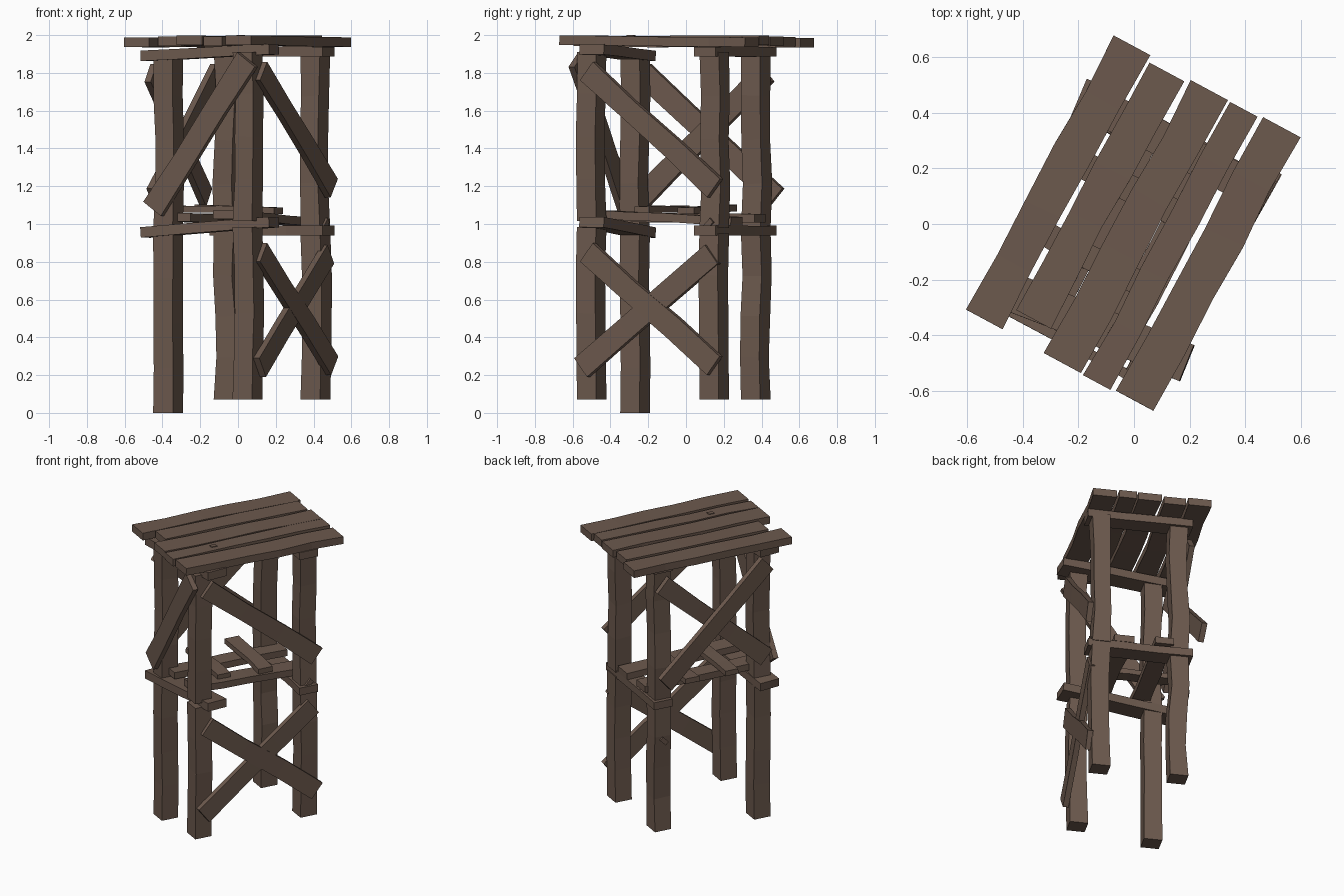
import bpy, bmesh, random
from mathutils import Vector

if "Cube" in bpy.data.objects:
    bpy.data.objects.remove(bpy.data.objects["Cube"])

random.seed(4)
U = Vector((0.474, 0.88, 0))      # along the top planks
V = Vector((0.88, -0.474, 0))     # across the top planks
Z = Vector((0, 0, 1))
wood = bpy.data.materials.new("old_wood")
wood.diffuse_color = (0.15, 0.1, 0.075, 1)
wood.use_nodes = True
wood.node_tree.nodes["Principled BSDF"].inputs["Base Color"].default_value = wood.diffuse_color


def P(a, b, z):
    return U * a + V * b + Z * z


def timber(name, p0, p1, width, thick, side, segs=4, wob=0.008):
    """Roughly hewn board from p0 to p1; width runs along the side axis."""
    d = (p1 - p0).normalized()
    s = (side - d * side.dot(d)).normalized()
    t = d.cross(s)
    bm = bmesh.new()
    rings = []
    for i in range(segs + 1):
        f = i / segs
        inner = 0 < i < segs
        k = random.uniform(0.9, 1.0) if inner else 1.0
        off = s * random.uniform(-wob, wob) + t * random.uniform(-wob, wob) * 0.4 if inner else Vector()
        c = p0.lerp(p1, f) + off
        rings.append([bm.verts.new(c + s * (x * width * k / 2) + t * (y * thick / 2)
                                   + d * random.uniform(-0.006, 0.006) * (0 < i < segs))
                      for x, y in ((-1, -1), (1, -1), (1, 1), (-1, 1))])
    for r, q in zip(rings, rings[1:]):
        for j in range(4):
            bm.faces.new((r[j], r[(j + 1) % 4], q[(j + 1) % 4], q[j]))
    bm.faces.new(rings[0])
    bm.faces.new(rings[-1])
    bmesh.ops.recalc_face_normals(bm, faces=bm.faces)
    me = bpy.data.meshes.new(name)
    bm.to_mesh(me)
    bm.free()
    me.materials.append(wood)
    ob = bpy.data.objects.new(name, me)
    bpy.context.collection.objects.link(ob)
    return ob


# Table top: five planks (a start, a end, b centre, width, z start, z end)
for i, (a0, a1, b, w, z0, z1) in enumerate([
        (-0.557, 0.562, -0.311, 0.15, 1.963, 1.96),
        (-0.473, 0.537, -0.155, 0.142, 1.968, 1.966),
        (-0.562, 0.552, 0.01, 0.152, 1.972, 1.968),
        (-0.565, 0.55, 0.152, 0.112, 1.968, 1.972),
        (-0.558, 0.558, 0.303, 0.153, 1.973, 1.962)]):
    timber(f"top_plank_{i + 1}", P(a0, b, z0), P(a1, b, z1), w, 0.05, V, 5, 0.006)

# Legs: lower and upper posts stacked with the cross beams between
for name, a, b, foot, mid in [
        ("front_left", -0.413, -0.198, 0.0, 0.95),
        ("front_right", -0.416, 0.281, 0.07, 0.985),
        ("back_right", 0.326, 0.290, 0.07, 0.95),
        ("back_left", 0.302, -0.219, 0.07, 0.95)]:
    timber(name + "_lower_leg", P(a, b, foot), P(a, b, mid), 0.118, 0.115, V, 4, 0.012)
    timber(name + "_upper_leg", P(a, b, mid + 0.03), P(a, b, 1.91), 0.116, 0.115, V, 4, 0.012)

# Cross beams at mid height and under the top; the front pair is skewed
for name, z0, z1 in (("middle", 0.955, 1.01), ("top", 1.89, 1.925)):
    timber(f"front_{name}_beam", Vector((-0.49, -0.225, z0)), Vector((0.19, -0.5, z1)),
           0.14, 0.055, U, 3, 0.004)
    zb = 0.965 if name == "middle" else 1.912
    timber(f"back_{name}_beam", P(0.314, -0.305, zb), P(0.314, 0.375, zb), 0.13, 0.052, U, 3, 0.004)

# Shelf: two long boards with two short boards across
timber("shelf_board_left", P(-0.42, -0.12, 1.035), P(0.38, -0.12, 1.03), 0.12, 0.045, V)
timber("shelf_board_right", P(-0.42, 0.14, 1.05), P(0.38, 0.14, 1.015), 0.13, 0.045, V)
timber("shelf_slat_front", P(-0.18, -0.29, 1.08), P(-0.18, 0.16, 1.075), 0.09, 0.035, U, 3)
timber("shelf_slat_back", P(0.1, -0.29, 1.085), P(0.1, 0.19, 1.07), 0.1, 0.035, U, 3)

# Diagonal braces (ends given in plank-axis coordinates)
for name, p0, p1 in [
        ("right_lower_brace_a", (-0.40, 0.352, 0.85), (0.37, 0.365, 0.25)),
        ("right_lower_brace_b", (-0.43, 0.362, 0.24), (0.35, 0.352, 0.84)),
        ("right_upper_brace", (-0.40, 0.352, 1.81), (0.37, 0.362, 1.19)),
        ("left_upper_brace_a", (-0.42, -0.285, 1.14), (0.32, -0.30, 1.80)),
        ("left_upper_brace_b", (-0.42, -0.30, 1.80), (0.34, -0.375, 1.14))]:
    timber(name, P(*p0), P(*p1), 0.125, 0.036, Z, 3, 0.006)
timber("front_upper_brace", P(-0.488, -0.245, 1.08), P(-0.488, 0.32, 1.87), 0.13, 0.036, Z, 3, 0.006)

# Small raised splinters on posts and boards
for i, (a, b, z) in enumerate([(-0.413, -0.262, 1.70), (-0.413, -0.262, 1.2), (0.3, -0.285, 0.7),
                               (0.326, 0.352, 1.0), (-0.25, 0.15, 1.992)]):
    timber(f"splinter_{i + 1}", P(a - 0.02, b, z - 0.02 * (z < 1.9)),
           P(a + 0.02, b, z + 0.02 * (z < 1.9)), 0.03, 0.015, V if z > 1.9 else U + Z * -0.5, 1)
